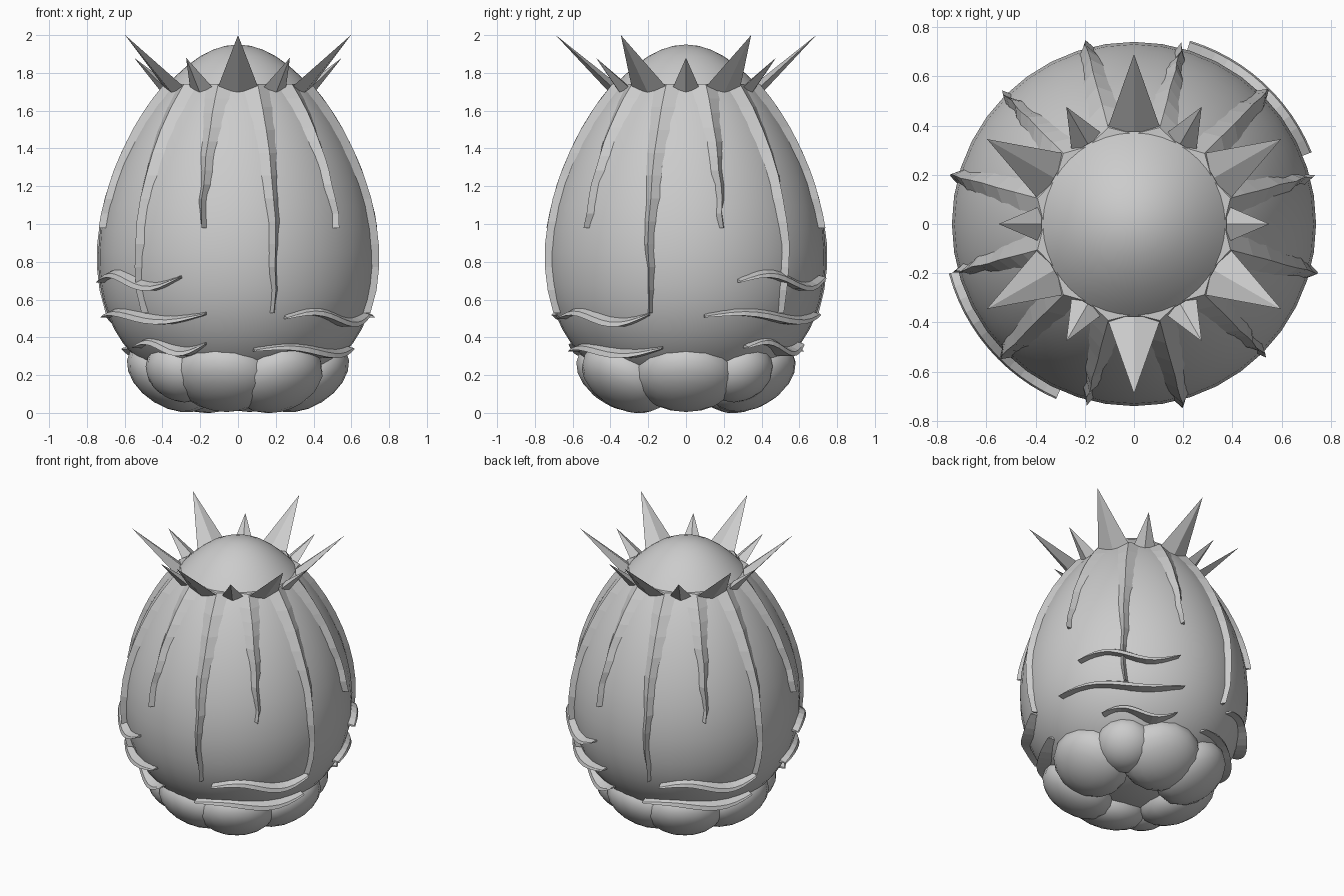
import bpy, bmesh, math
from mathutils import Matrix

if "Cube" in bpy.data.objects:
    bpy.data.objects.remove(bpy.data.objects["Cube"])

grey = bpy.data.materials.new("stone grey")
grey.diffuse_color = (0.6, 0.6, 0.6, 1)
grey.use_nodes = True
grey.node_tree.nodes["Principled BSDF"].inputs["Base Color"].default_value = grey.diffuse_color


def finish(bm, name, smooth=None):
    bmesh.ops.recalc_face_normals(bm, faces=bm.faces)
    me = bpy.data.meshes.new(name)
    bm.to_mesh(me)
    bm.free()
    me.materials.append(grey)
    ob = bpy.data.objects.new(name, me)
    bpy.context.collection.objects.link(ob)
    if smooth:
        bpy.ops.object.select_all(action='DESELECT')
        ob.select_set(True)
        bpy.context.view_layer.objects.active = ob
        bpy.ops.object.shade_smooth_by_angle(angle=math.radians(smooth))
    return ob


def egg_r(z):
    """Radius of the egg at height z."""
    if z > 0.85:
        t = min(1, (z - 0.85) / 1.1)
        return 0.74 * math.sqrt(1 - t * t) * (1 - 0.2 * t ** 1.5)
    t = min(1, (0.85 - z) / 0.77)
    return 0.74 * (1 - t ** 2.4) ** 0.5


def polar(r, deg, z, side=0.0):
    """Point at radius r and angle deg, shifted sideways."""
    a = math.radians(deg)
    return (r * math.cos(a) - side * math.sin(a), r * math.sin(a) + side * math.cos(a), z)


def loft(bm, rings):
    """Skin a row of closed sections and cap both ends."""
    vs = [[bm.verts.new(p) for p in ring] for ring in rings]
    n = len(vs[0])
    for a, b in zip(vs, vs[1:]):
        for i in range(n):
            j = (i + 1) % n
            bm.faces.new((a[i], a[j], b[j], b[i]))
    bm.faces.new(vs[0])
    bm.faces.new(vs[-1])


# egg body: egg-shaped profile turned around z
bm = bmesh.new()
bmesh.ops.create_uvsphere(bm, u_segments=40, v_segments=28, radius=1)
for v in bm.verts:
    t = v.co.z
    z = 0.85 + t * (1.1 if t > 0 else 0.77)
    s = math.hypot(v.co.x, v.co.y)
    k = egg_r(z) / s if s > 1e-4 else 0
    v.co = (v.co.x * k, v.co.y * k, z)
finish(bm, "egg_body", 60)

# crown of alternating long and short thorns
bm = bmesh.new()
for i in range(12):
    big = i % 2
    a = i * 30
    w, tip_r, tip_z = (0.112, 0.69, 2.0) if big else (0.075, 0.55, 1.88)
    base = [polar(0.375, a, 1.71, -w), polar(0.40, a, 1.69),
            polar(0.375, a, 1.71, w), polar(0.375, a, 1.75)]
    vs = [bm.verts.new(p) for p in base]
    tip = bm.verts.new(polar(tip_r, a, tip_z))
    bm.faces.new(vs)
    for k in range(4):
        bm.faces.new((vs[k], vs[(k + 1) % 4], tip))
finish(bm, "crown_thorns")

# ridged ribs running down the shell, long and short in turn
bm = bmesh.new()
for i in range(12):
    a = 15 + 30 * i
    z_end = 0.53 if i % 2 else 0.98
    rings = []
    for k in range(11):
        t = k / 10
        z = 1.74 + (z_end - 1.74) * t
        w = 0.018 + 0.08 * (1 - t) ** 1.25
        r = egg_r(z)
        wob = 0.012 * math.sin(k * 1.9 + i) * t
        rings.append([polar(r - 0.02, a, z, wob - w), polar(r + 0.034, a, z, wob * 0.5),
                      polar(r - 0.02, a, z, wob + w)])
    loft(bm, rings)
finish(bm, "shell_ribs")

# wavy fins in four groups around the lower shell: start, end, height, wave, far-side shift
bm = bmesh.new()
fins = [(22, 73, 0.71, 0.035, -7), (8, 77, 0.52, 0.022, -1), (31, 76, 0.36, 0.03, -2),
        (-69, -16, 0.515, 0.03, 0), (-82, -12, 0.34, 0.02, 0), (-56, -30, 0.215, 0.015, 0)]
for a0, a1, z0, wave, shift in fins:
    for turn in (0, 180 + shift):
        rings = []
        for k in range(13):
            t = k / 12
            a = a0 + (a1 - a0) * t + turn
            z = z0 + wave * math.sin(2 * math.pi * (t * 1.1 - 0.05))
            h = 0.008 + 0.027 * math.sin(math.pi * t)
            r = egg_r(z0)
            rings.append([polar(r - 0.05, a, z - h), polar(r + 0.045, a, z - h),
                          polar(r + 0.038, a, z - h * 0.2), polar(r - 0.05, a, z + h + 0.012)])
        loft(bm, rings)
finish(bm, "wavy_fins")

# rounded foot lobes tilted up and outwards: angle, distance, width, length, thickness, height
lobes = [(0, 0.36, 0.27, 0.25, 0.16, 0.185), (42, 0.41, 0.19, 0.19, 0.15, 0.21),
         (78, 0.36, 0.27, 0.25, 0.16, 0.185), (123, 0.38, 0.25, 0.25, 0.16, 0.18)]
bm = bmesh.new()
for a, d, w, l, h, z in lobes:
    for turn in (0, 180):
        m = (Matrix.Translation(polar(d, a + turn, z))
             @ Matrix.Rotation(math.radians(a + turn), 4, 'Z')
             @ Matrix.Rotation(math.radians(-32), 4, 'Y')
             @ Matrix.Diagonal((l, w, h, 1)))
        bmesh.ops.create_uvsphere(bm, u_segments=16, v_segments=10, radius=1, matrix=m)
low = min(v.co.z for v in bm.verts)
bmesh.ops.translate(bm, verts=bm.verts, vec=(0, 0, -low))
finish(bm, "foot_lobes", 60)
